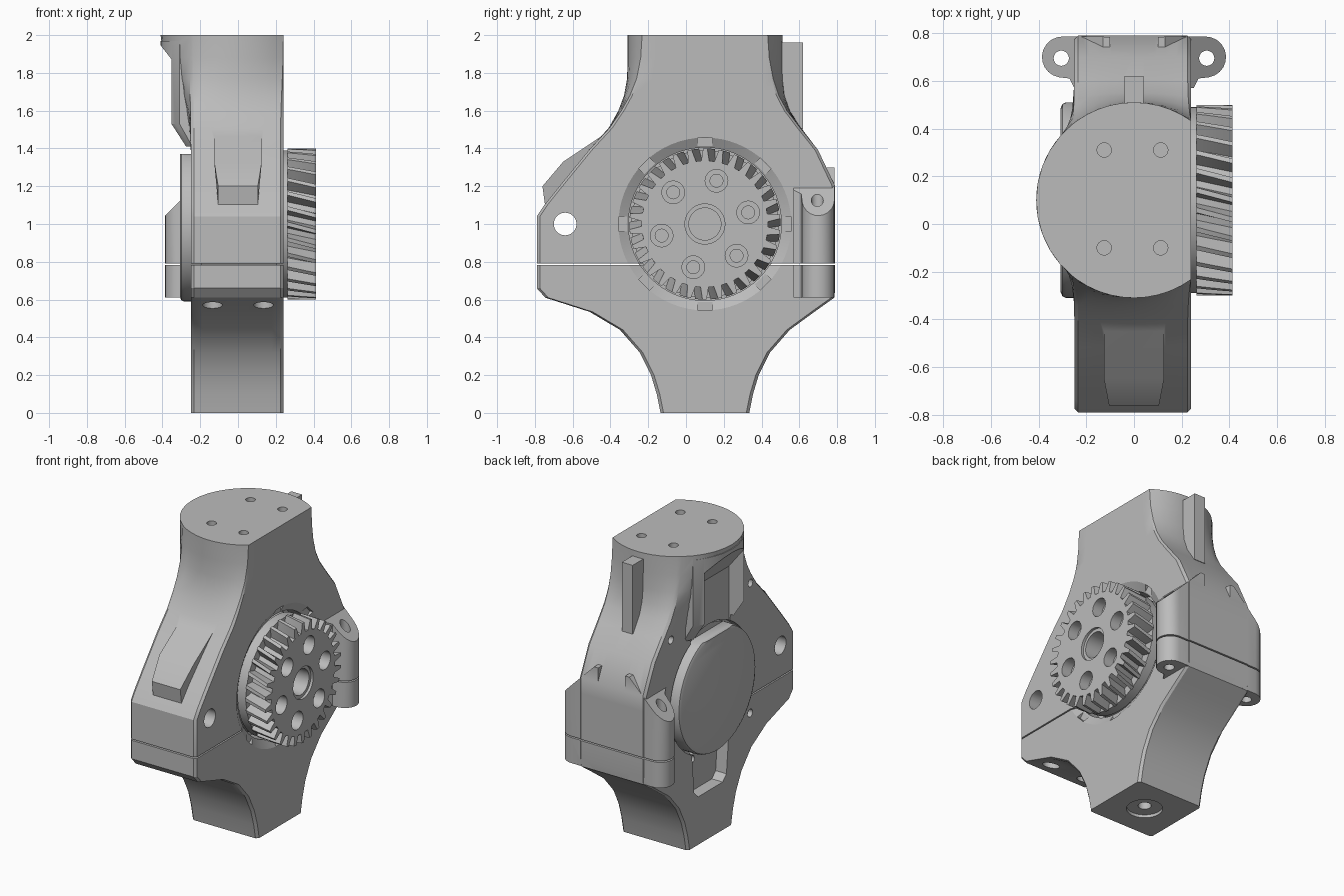
import bpy, bmesh, math
from math import sin, cos, pi, radians
from mathutils import Matrix, Vector

if "Cube" in bpy.data.objects:
    bpy.data.objects.remove(bpy.data.objects["Cube"])

grey = bpy.data.materials.new("plain grey")
grey.use_nodes = True
grey.diffuse_color = (0.5, 0.5, 0.5, 1)
grey.node_tree.nodes["Principled BSDF"].inputs["Base Color"].default_value = (0.5, 0.5, 0.5, 1)

CY, CZ = 0.1, 1.0      # main shaft axis
RIGHT, LEFT = 0.24, -0.25


def finish(name, bm):
    bmesh.ops.recalc_face_normals(bm, faces=bm.faces)
    mesh = bpy.data.meshes.new(name)
    bm.to_mesh(mesh)
    bm.free()
    ob = bpy.data.objects.new(name, mesh)
    bpy.context.collection.objects.link(ob)
    mesh.materials.append(grey)
    return ob


def loft(name, rings):
    """Closed skin through rings of equal point count."""
    bm = bmesh.new()
    vs = [[bm.verts.new(p) for p in ring] for ring in rings]
    n = len(vs[0])
    for a, b in zip(vs, vs[1:]):
        for i in range(n):
            j = (i + 1) % n
            bm.faces.new((a[i], a[j], b[j], b[i]))
    bm.faces.new(vs[0])
    bm.faces.new(vs[-1])
    return finish(name, bm)


def disc(x, r, y=CY, z=CZ, n=64):
    return [(x, y + r * cos(2 * pi * i / n), z + r * sin(2 * pi * i / n)) for i in range(n)]


def rod_x(name, x0, x1, r, y=CY, z=CZ, n=24):
    return loft(name, [disc(x0, r, y, z, n), disc(x1, r, y, z, n)])


def rod_z(name, x, y, z0, z1, r, n=24):
    ring = [(x + r * cos(2 * pi * i / n), y + r * sin(2 * pi * i / n)) for i in range(n)]
    return loft(name, [[(a, b, z) for a, b in ring] for z in (z0, z1)])


def prism(name, pts, axis, lo, hi):
    """Extrude a 2D outline along the x, y or z axis."""
    def place(p, d):
        q = list(p)
        q.insert("xyz".index(axis), d)
        return q
    return loft(name, [[place(p, d) for p in pts] for d in (lo, hi)])


def box(name, x0, x1, y0, y1, z0, z1):
    return prism(name, [(x0, y0), (x1, y0), (x1, y1), (x0, y1)], "z", z0, z1)


def combine(target, tool, op="DIFFERENCE"):
    m = target.modifiers.new("join", "BOOLEAN")
    m.operation, m.object, m.solver = op, tool, "EXACT"
    bpy.context.view_layer.objects.active = target
    bpy.ops.object.modifier_apply(modifier=m.name)
    bpy.data.objects.remove(tool)


def smooth(ob):
    bpy.ops.object.select_all(action="DESELECT")
    ob.select_set(True)
    bpy.context.view_layer.objects.active = ob
    bpy.ops.object.shade_smooth_by_angle(angle=radians(28))


# Housing: rectangular sections that blend into the flat-sided round neck
def section(z, lo, hi, t, n=10, c=0.016, R=0.41):
    cut = math.acos(RIGHT / R)
    corners = [(RIGHT, hi), (LEFT, hi), (LEFT, lo), (RIGHT, lo)]
    arcs = [cut, radians(127), radians(233), 2 * pi - cut]
    ring = []
    for s in range(4):
        a, b = Vector(corners[s]), Vector(corners[(s + 1) % 4])
        d = (b - a).normalized() * c
        for i in range(n + 1):
            f = i / n
            p = (a + d).lerp(b - d, f)
            if s < 3:
                g = 0.02 + 0.96 * f if 0 < s < 2 else f * 0.98 + 0.01 * (s == 2) * 2
                ang = arcs[s] + (arcs[s + 1] - arcs[s]) * g
                q = Vector((R * cos(ang), CY + R * sin(ang)))
            else:
                h = R * sin(cut) * 0.98
                q = Vector((RIGHT, CY - h + 2 * h * f))
            p = p.lerp(q, t)
            ring.append((p.x, p.y, z))
    return ring


levels = [
    (0, -.135, .335, 0), (.1, -.155, .355, 0), (.2, -.185, .385, 0),
    (.32, -.245, .445, 0), (.44, -.35, .55, 0), (.535, -.51, .68, 0),
    (.61, -.745, .785, 0), (.66, -.79, .79, 0), (1.04, -.79, .79, 0),
    (1.1, -.75, .79, 0), (1.2, -.67, .79, 0), (1.39, -.515, .70, 0),
    (1.51, -.415, .615, .06), (1.6, -.37, .56, .2), (1.68, -.34, .53, .4),
    (1.77, -.315, .515, .65), (1.88, -.305, .515, .9), (2, -.305, .515, 1)]
body = loft("housing", [section(*l) for l in levels])

# Round frame on the left of the neck, tapered at its foot
arc = [(-cos(a), sin(a)) for a in [radians(-41 + 82 * i / 16) for i in range(17)]]
frame = loft("neck_frame", [
    [(r * a, CY + 0.41 * b, z) for a, b in arc] + [(-0.1, CY + .27, z), (-0.1, CY - .27, z)]
    for z, r in ((1.41, .32), (1.53, .41), (1.97, .41))])
combine(body, frame, "UNION")

# Clamp ears with sloping tops
for side in (-1, 1):
    ear_pts = [(side * 0.1, 0.785), (side * 0.1, 0.57), (side * 0.25, 0.57), (side * 0.27, 0.61)]
    ear_pts += [(side * (0.30 + 0.086 * cos(a)), 0.70 + 0.086 * sin(a))
                for a in [radians(-80 + 17 * i) for i in range(11)]]
    ear = prism("ear", ear_pts, "z", 0.612, 1.3)
    combine(ear, prism("slope", [(side * 0.05, 1.38), (side * 0.5, 0.93), (side * 0.5, 1.5)],
                       "y", 0.4, 0.9))
    combine(body, ear, "UNION")
    combine(body, rod_z("ear_hole", side * 0.305, 0.695, 0.5, 1.25, 0.032))

# Rib at the back and raised block at the front
combine(body, box("rib", -.04, .04, .4, .62, 1.5, 1.96), "UNION")
block = loft("front_block", [
    [(x * (1 + 0.2 * (z > 1.3)), y, z) for y, z in
     ((-.745, 1.09), (-.76, 1.2), (-.65, 1.33), (-.44, 1.47), (-.3, 1.4), (-.5, 1.1))]
    for x in (-.105, .105)])
combine(body, block, "UNION")

# Shaft bore with chamfered mouth, cover seat and window pockets
combine(body, loft("bore", [disc(.1, .405), disc(.21, .405), disc(.25, .475)]))
for i in range(8):
    notch = box("notch", .215, .3, -.04, .04, .38, .455)
    notch.data.transform(Matrix.Translation((0, CY, CZ)) @ Matrix.Rotation(i * pi / 4, 4, "X"))
    combine(body, notch)
combine(body, rod_x("cover_seat", -.6, -.2, .425, n=64))
combine(body, prism("neck_pocket", [(-.5, 2.06), (-.24, 1.73), (-.24, 1.3), (-.5, 1.3)],
                    "y", CY - .21, CY + .21))
combine(body, prism("lower_pocket", [(-.03, .32), (.23, .32), (.27, .36), (.3, .68),
                                     (-.1, .68), (-.07, .36)], "x", -.5, -.17))

# Seam between the two halves, and screw holes
combine(body, box("seam", -1, 1, -1, 1, .783, .792))
combine(body, rod_x("cross_hole", -1, 1, .06, -.64, 1.0, 32))
for y, z in ((-.32, 1.54), (.52, 1.48), (-.32, .67), (.52, .67), (.18, .59), (.18, .53)):
    combine(body, rod_x("side_screw", -.4, -.1, .026, y, z, 16))
for x in (-.135, .135):
    combine(body, rod_z("shelf_hole", x, -.62, .3, .7, .052))
for x in (-.125, .112):
    for y in (-.1, .31):
        combine(body, rod_z("top_hole", x, y, 1.85, 2.1, .03))
combine(body, rod_z("foot_recess", 0, CY, -.1, .02, .11, 32))
combine(body, rod_z("foot_hole", 0, CY, -.1, .2, .04))
smooth(body)

# Motor core and round cover with a flat top
core = rod_x("motor_core", -.22, .235, .38, n=64)
flange = rod_x("gear_flange", .2, .262, .39, n=64)
cover = loft("motor_cover", [disc(x, r, n=72) for x, r in
                             ((-.19, .41), (-.285, .41), (-.3, .403), (-.308, .385))])
combine(cover, box("cover_flat", -.5, -.22, -1, 1, 1.37, 1.6))

# Helical gear with bolt holes
TEETH = 30


def gear_ring(x, twist):
    pts = []
    for k in range(TEETH):
        for f, r in ((-.30, .335), (-.13, .4), (.13, .4), (.30, .335)):
            a = 2 * pi * (k + f) / TEETH + twist
            pts.append((x, CY + r * cos(a), CZ + r * sin(a)))
    return pts


gear = loft("helical_gear", [gear_ring(.262 + .15 * i / 4, .1 * i / 4) for i in range(5)])
for k in range(6):
    a = radians(15 + 60 * k)
    y, z = CY + .237 * cos(a), CZ + .237 * sin(a)
    combine(gear, rod_x("counterbore", .34, .5, .06, y, z))
    combine(gear, rod_x("bolt_hole", .28, .5, .034, y, z))
combine(gear, rod_x("hub_mouth", .395, .5, .106, n=40))
combine(gear, rod_x("hub_bore", .28, .5, .085, n=40))
for ob in (core, flange, cover, gear):
    smooth(ob)
